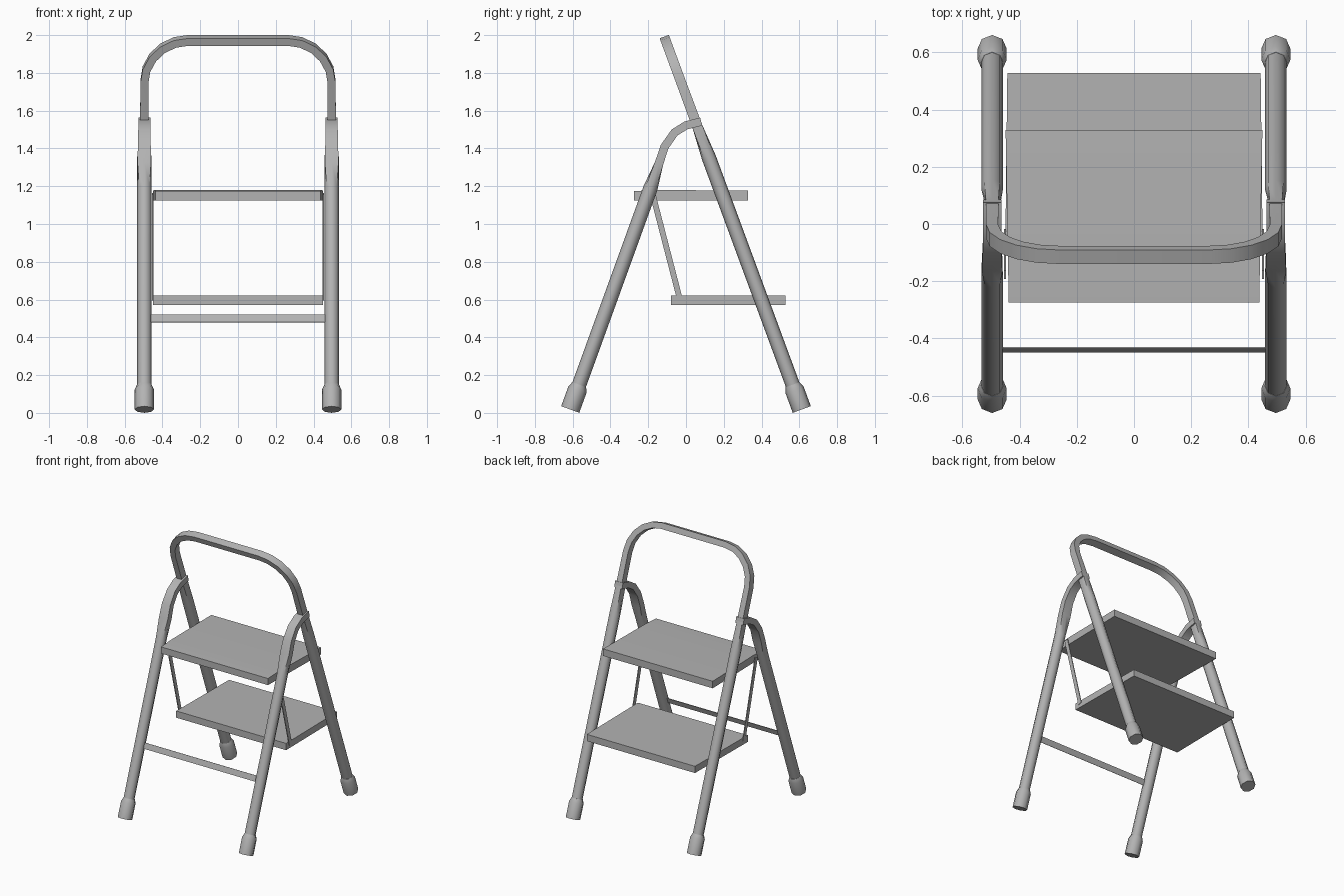
import bpy, bmesh
from math import sin, cos, pi, radians, atan2
from mathutils import Vector

cube = bpy.data.objects.get("Cube")
if cube:
    bpy.data.objects.remove(cube)

GREY = (0.45, 0.45, 0.45, 1)
metal = bpy.data.materials.new("grey metal")
metal.use_nodes = True
metal.diffuse_color = GREY
metal.node_tree.nodes["Principled BSDF"].inputs["Base Color"].default_value = GREY


def finish(bm, name):
    """Recalculate normals, shade smooth with sharp corners, and link the object."""
    bmesh.ops.recalc_face_normals(bm, faces=bm.faces)
    for f in bm.faces:
        f.smooth = True
    for e in bm.edges:
        e.smooth = len(e.link_faces) == 2 and e.calc_face_angle(0) < radians(50)
    mesh = bpy.data.meshes.new(name)
    bm.to_mesh(mesh)
    bm.free()
    mesh.materials.append(metal)
    obj = bpy.data.objects.new(name, mesh)
    bpy.context.collection.objects.link(obj)
    return obj


def sweep(name, rings, side):
    """Loft eight-point rings (centre, half width, half depth along side, squared)."""
    bm = bmesh.new()
    loops = []
    centres = [r[0] for r in rings]
    for i, (c, a, b, squared) in enumerate(rings):
        tangent = (centres[min(i + 1, len(rings) - 1)] - centres[max(i - 1, 0)]).normalized()
        across = tangent.cross(side).normalized()
        loop = []
        for k in range(8):
            u, v = cos(k * pi / 4), sin(k * pi / 4)
            if squared:
                m = max(abs(u), abs(v))
                u, v = u / m, v / m
            loop.append(bm.verts.new(c + across * u * a + side * v * b))
        loops.append(loop)
    for lo, hi in zip(loops, loops[1:]):
        for k in range(8):
            n = (k + 1) % 8
            bm.faces.new((lo[k], lo[n], hi[n], hi[k]))
    bm.faces.new(loops[0])
    bm.faces.new(loops[-1])
    return finish(bm, name)


def prism(name, profile, front_half, back_half):
    """Side profile in (y, z) spanned across x, with the ends tapering front to back."""
    bm = bmesh.new()
    y0, y1 = min(p[0] for p in profile), max(p[0] for p in profile)
    ends = []
    for s in (-1, 1):
        ends.append([bm.verts.new((s * (front_half + (back_half - front_half) * (y - y0) / (y1 - y0)), y, z))
                     for y, z in profile])
    n = len(profile)
    for i in range(n):
        j = (i + 1) % n
        bm.faces.new((ends[0][i], ends[0][j], ends[1][j], ends[1][i]))
    bm.faces.new(ends[0])
    bm.faces.new(ends[1])
    return finish(bm, name)


def bar(name, p, q, width, x, thick):
    """Flat bar from p to q in the (y, z) plane, centred on x."""
    a, b = Vector((x, *p)), Vector((x, *q))
    return sweep(name, [(a, width / 2, thick / 2, True), (b, width / 2, thick / 2, True)], Vector((1, 0, 0)))


LEG_X, FOOT_Y, FOOT_Z = 0.496, 0.613, 0.018
X = Vector((1, 0, 0))

# Rear legs and hand rail, one tube in a leaning plane
tilt = radians(20.25)
up = Vector((0, -sin(tilt), cos(tilt)))
normal = Vector((0, cos(tilt), sin(tilt)))
base = Vector((0, FOOT_Y, FOOT_Z))
top, bend = 2.083, 0.235
half = [(LEG_X, 0.08, 0.038, 0.038, False), (LEG_X, 1.42, 0.038, 0.038, False),
        (LEG_X, 1.6, 0.022, 0.027, True)]
for k in range(6):
    t = k * pi / 10
    half.append((LEG_X - bend + bend * cos(t), top - bend + bend * sin(t), 0.021, 0.026, True))
path = half + [(-x, *rest) for x, *rest in reversed(half)]
sweep("rear_legs_and_hand_rail",
      [(base + X * x + up * s, a, b, sq) for x, s, a, b, sq in path], normal)

# Front legs, flattened and curved back onto the rear legs
front_path = [(-0.586, 0.093, 0.038, 0.038, False), (-0.188, 1.19, 0.038, 0.038, False),
              (-0.143, 1.32, 0.023, 0.036, True), (-0.113, 1.41, 0.022, 0.034, True),
              (-0.06, 1.485, 0.022, 0.032, True), (0.0, 1.522, 0.022, 0.032, True),
              (0.08, 1.542, 0.022, 0.032, True)]
front_dir = Vector((0, 0.473, 1.302)).normalized()
front_foot = Vector((0, -FOOT_Y, FOOT_Z))

for side, label in ((1, "left"), (-1, "right")):
    offset = X * LEG_X * side
    sweep("front_leg_" + label,
          [(offset + Vector((0, y, z)), a, b, sq) for y, z, a, b, sq in front_path], X)
    # Rubber foot caps
    for name, origin, axis in (("front", front_foot, front_dir), ("rear", base, up)):
        sweep(f"{name}_foot_{label}",
              [(origin + offset + axis * s, r, r, False)
               for s, r in ((0, 0.051), (0.112, 0.051), (0.14, 0.039))], X)
    # Thin link between the two steps
    bar("step_link_" + label, (-0.177, 1.16), (-0.032, 0.6), 0.03, side * 0.451, 0.006)

# Steps
prism("upper_step", [(-0.275, 1.125), (0.329, 1.125), (0.329, 1.177),
                     (-0.165, 1.18), (-0.275, 1.174)], 0.438, 0.449)
prism("lower_step", [(-0.08, 0.572), (0.528, 0.572), (0.528, 0.622), (-0.08, 0.622)], 0.45, 0.443)

# Flat brace between the front legs
c, h = Vector((-0.44, 0.5)), 0.021
d = Vector((front_dir.y, front_dir.z)) * h
n = Vector((d.y, -d.x)).normalized() * 0.002
prism("front_brace", [tuple(c - d - n), tuple(c - d + n), tuple(c + d + n), tuple(c + d - n)], 0.47, 0.47)
